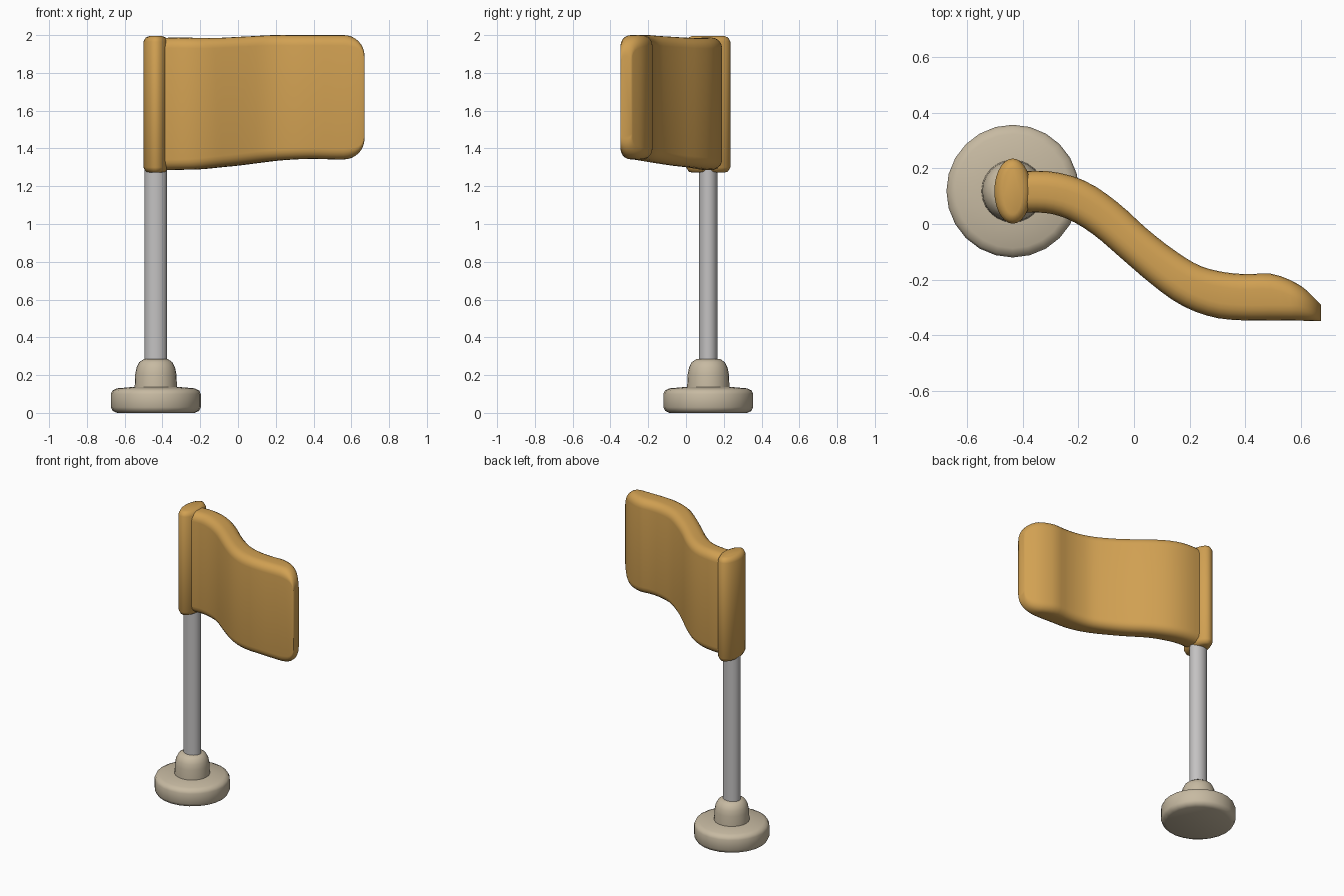
import bpy, bmesh, math
from mathutils import Vector

if "Cube" in bpy.data.objects:
    bpy.data.objects.remove(bpy.data.objects["Cube"])

CX, CY = -0.435, 0.118


def material(name, col):
    m = bpy.data.materials.new(name)
    m.diffuse_color = (*col, 1)
    m.use_nodes = True
    m.node_tree.nodes["Principled BSDF"].inputs["Base Color"].default_value = m.diffuse_color
    return m


GOLD = material("golden orange", (0.64, 0.355, 0.085))
BEIGE = material("beige stone", (0.57, 0.49, 0.36))
GREY = material("grey metal", (0.55, 0.54, 0.54))


def loft(name, rings, mat, angle):
    """Skin a list of closed rings and cap both ends."""
    bm = bmesh.new()
    vs = [[bm.verts.new(p) for p in r] for r in rings]
    n = len(vs[0])
    for a, b in zip(vs, vs[1:]):
        for i in range(n):
            j = (i + 1) % n
            bm.faces.new((a[i], a[j], b[j], b[i]))
    bm.faces.new(vs[0][::-1])
    bm.faces.new(vs[-1])
    bmesh.ops.recalc_face_normals(bm, faces=bm.faces)
    me = bpy.data.meshes.new(name)
    bm.to_mesh(me)
    bm.free()
    me.materials.append(mat)
    ob = bpy.data.objects.new(name, me)
    bpy.context.collection.objects.link(ob)
    bpy.ops.object.select_all(action='DESELECT')
    ob.select_set(True)
    bpy.context.view_layer.objects.active = ob
    bpy.ops.object.shade_smooth_by_angle(angle=math.radians(angle))
    return ob


def ellipse(rx, ry, z, n):
    return [(CX + rx * math.cos(2 * math.pi * i / n),
             CY + ry * math.sin(2 * math.pi * i / n), z) for i in range(n)]


# Foot disc and rounded collar
foot = [(0.205, 0.004), (0.228, 0.01), (0.238, 0.03), (0.238, 0.1),
        (0.23, 0.118), (0.205, 0.13), (0.112, 0.138), (0.109, 0.205),
        (0.102, 0.24), (0.088, 0.268), (0.065, 0.284)]
foot[0] = (0.205, 0.0)
loft("base", [ellipse(r, r, z, 24) for r, z in foot], BEIGE, 50)

# Pole
loft("pole", [ellipse(0.06, 0.05, z, 20) for z in (0.2, 1.97)], GREY, 40)

# Sleeve around the top of the pole
sleeve = [(0.035, 1.272), (0.013, 1.277), (0, 1.3), (0, 1.965), (0.012, 1.987), (0.032, 1.995)]
loft("sleeve", [ellipse(0.066 - d, 0.117 - d, z, 28) for d, z in sleeve], GOLD, 60)

# Waving flag: x, centre y, half thickness, bottom z, top z
KEYS = [(-0.42, 0.115, 0.075, 1.285, 1.985), (-0.3, 0.113, 0.075, 1.287, 1.987),
        (-0.2, 0.083, 0.075, 1.29, 1.985), (-0.1, 0.018, 0.072, 1.3, 1.985),
        (0.0, -0.07, 0.07, 1.31, 1.99), (0.1, -0.152, 0.073, 1.323, 1.995),
        (0.2, -0.219, 0.078, 1.335, 2.0), (0.3, -0.253, 0.083, 1.342, 2.0),
        (0.4, -0.263, 0.083, 1.345, 2.0), (0.5, -0.263, 0.083, 1.342, 2.0),
        (0.6, -0.285, 0.062, 1.342, 2.0), (0.67, -0.318, 0.03, 1.342, 2.0)]


def sample(x):
    """Catmull-Rom interpolation through the keys."""
    i = max(k for k in range(len(KEYS) - 1) if KEYS[k][0] <= x or k == 0)
    p = [KEYS[min(max(i + d, 0), len(KEYS) - 1)] for d in (-1, 0, 1, 2)]
    h = p[2][0] - p[1][0]
    t = (x - p[1][0]) / h
    out = []
    for c in range(1, 5):
        m1 = (p[2][c] - p[0][c]) / (p[2][0] - p[0][0]) * h
        m2 = (p[3][c] - p[1][c]) / (p[3][0] - p[1][0]) * h
        out.append((2*t**3 - 3*t*t + 1) * p[1][c] + (t**3 - 2*t*t + t) * m1
                   + (3*t*t - 2*t**3) * p[2][c] + (t**3 - t*t) * m2)
    return out


X0, X1, R = -0.42, 0.67, 0.11
xs = [X0 + i * (0.56 - X0) / 28 for i in range(28)]
xs += [X1 - R + R * math.sin(math.pi / 2 * i / 8) for i in range(9)]
rings = []
for x in xs:
    y, half, zb, zt = sample(x)
    # rounded free corners
    u = max(0, x - (X1 - R))
    cut = R - math.sqrt(max(0, R * R - u * u))
    zb, zt = zb + cut, zt - cut
    slope = (sample(min(x + 0.01, X1))[0] - sample(max(x - 0.01, X0))[0]) / 0.02
    nrm = Vector((-slope, 1, 0)).normalized()
    if x > 0.45:
        nrm = Vector((0, 1, 0))
    elif x > 0.3:
        nrm = nrm.lerp(Vector((0, 1, 0)), (x - 0.3) / 0.15).normalized()
    r = min(0.055, half * 0.85)
    ring = []
    for sx, sz, a0 in ((1, 1, 0), (-1, 1, 90), (-1, -1, 180), (1, -1, 270)):
        for k in range(6):
            a = math.radians(a0 + 18 * k)
            off = sx * (half - r) + r * math.cos(a)
            z = (zt - r if sz > 0 else zb + r) + r * math.sin(a)
            ring.append((x + nrm.x * off, y + nrm.y * off, z))
    rings.append(ring)
loft("flag", rings, GOLD, 60)
